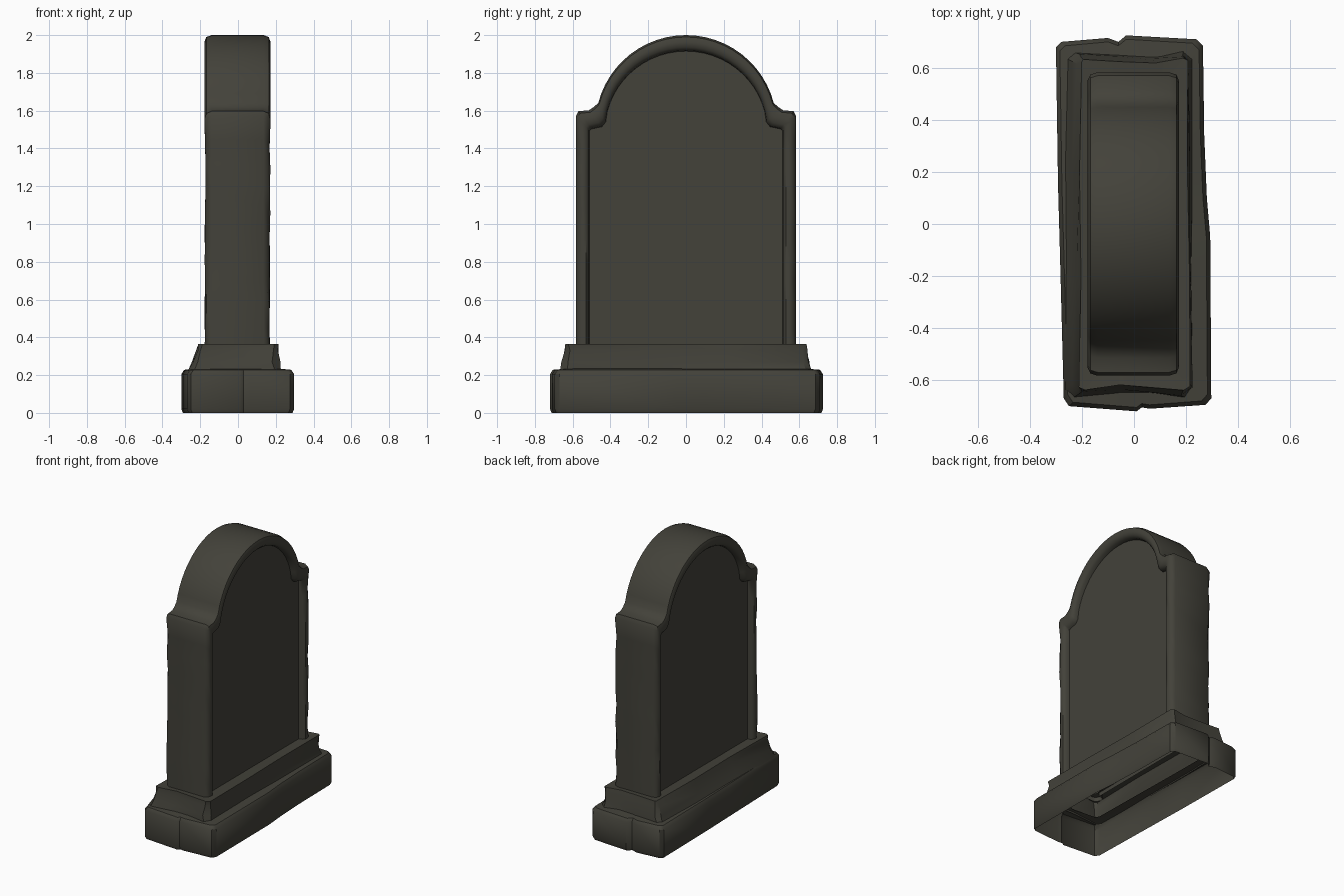
import bpy, bmesh, math, random

if "Cube" in bpy.data.objects:
    bpy.data.objects.remove(bpy.data.objects["Cube"])

random.seed(4)

stone_mat = bpy.data.materials.new("dark weathered stone")
stone_mat.diffuse_color = (0.056, 0.054, 0.042, 1)
stone_mat.use_nodes = True
stone_mat.node_tree.nodes["Principled BSDF"].inputs["Base Color"].default_value = stone_mat.diffuse_color


def finish(bm, name, angle=40):
    bmesh.ops.recalc_face_normals(bm, faces=bm.faces[:])
    # open shells: make sure the widest side point faces outward
    bm.faces.ensure_lookup_table()
    f = max(bm.faces, key=lambda f: f.calc_center_median().y)
    if f.normal.y < 0:
        bmesh.ops.reverse_faces(bm, faces=bm.faces[:])
    me = bpy.data.meshes.new(name)
    bm.to_mesh(me)
    bm.free()
    me.materials.append(stone_mat)
    ob = bpy.data.objects.new(name, me)
    bpy.context.collection.objects.link(ob)
    bpy.ops.object.select_all(action='DESELECT')
    ob.select_set(True)
    bpy.context.view_layer.objects.active = ob
    bpy.ops.object.shade_smooth_by_angle(angle=math.radians(angle))
    return ob


def loft(bm, rings, closed):
    """Bridge rows of points with quads and return the vertex rows."""
    rows = [[bm.verts.new(p) for p in r] for r in rings]
    n = len(rows[0])
    for a, b in zip(rows, rows[1:]):
        for i in range(n if closed else n - 1):
            j = (i + 1) % n
            bm.faces.new((a[i], a[j], b[j], b[i]))
    return rows


# Base slab: slightly crooked outline, open underneath
outline = [(-.30, .68), (-.28, .70), (-.10, .715), (-.06, .70), (-.03, .725),
           (.24, .71), (.265, .685), (.27, .34), (.28, .10), (.293, -.05),
           (.297, -.67), (.275, -.695), (.06, -.71), (.03, -.705), (.01, -.72),
           (-.25, -.70), (-.27, -.67), (-.285, -.1), (-.292, .15)]


def slab_ring(z, inset, sx=1, sy=1):
    return [((x - math.copysign(inset, x) * (abs(x) > .2)) * sx,
             (y - math.copysign(inset, y) * (abs(y) > .6)) * sy, z)
            for x, y in outline]


bm = bmesh.new()
loft(bm, [slab_ring(0, .008), slab_ring(.02, 0), slab_ring(.205, 0),
          slab_ring(.228, .015), slab_ring(.235, 0, .72, .87)], True)
finish(bm, "base_slab")


# Plinth: worn sloping step between slab and stone
def plinth_ring(z, x0, x1, y, c, wear):
    pts = [(x0, -y + c), (x0, -.2), (x0, .2), (x0, y - c), (x0 + c, y),
           (-.05, y - .01), (.08, y - .015), (x1 - c, y), (x1, y - c),
           (x1, .2), (x1, -.2), (x1, -y + c), (x1 - c, -y), (.08, -y + .01),
           (-.05, -y + .015), (x0 + c, -y)]
    return [(px + random.uniform(-wear, wear), py + random.uniform(-wear, wear), z)
            for px, py in pts]


bm = bmesh.new()
loft(bm, [plinth_ring(.222, -.262, .222, .662, .03, .006),
          plinth_ring(.27, -.245, .217, .655, .035, .008),
          plinth_ring(.33, -.217, .210, .638, .02, .006),
          plinth_ring(.365, -.207, .210, .638, .015, .006),
          plinth_ring(.358, -.12, .12, .55, .02, 0)], True)
finish(bm, "plinth")

# Headstone: outer and inner outlines (y, z) of the frame, right half
STEPS, ARC = 10, 12
outer = [(.583, .33 + (1.57 - .33) * i / STEPS) for i in range(STEPS + 1)]
inner = [(.510, .33 + (1.495 - .33) * i / STEPS) for i in range(STEPS + 1)]
outer += [(.570, 1.597), (.515, 1.602), (.490, 1.618)]
inner += [(.500, 1.503), (.445, 1.515), (.425, 1.54)]
for i in range(ARC + 1):
    a = math.radians(14.5 + (90 - 14.5) * i / ARC)
    outer.append((.48 * math.cos(a), 1.52 + .48 * math.sin(a)))
    inner.append((.43 * math.cos(a), 1.49 + .425 * math.sin(a)))


def mirrored(half):
    return half + [(-y, z) for y, z in reversed(half[:-1])]


outer, inner = mirrored(outer), mirrored(inner)


def stone_ring(x, t, chip=0):
    ring = []
    for (ya, za), (yb, zb) in zip(outer, inner):
        k = t
        dx = 0
        if za < 1.5:                      # chipped column edges
            k += random.uniform(0, chip * 8)
            dx = random.uniform(0, chip)
        ring.append((x - math.copysign(dx, x), ya + (yb - ya) * k, za + (zb - za) * k))
    return ring


bm = bmesh.new()
rows = loft(bm, [stone_ring(-.130, 1), stone_ring(-.155, .95), stone_ring(-.172, .75),
                 stone_ring(-.178, .42, .006), stone_ring(-.168, .12, .012),
                 stone_ring(-.140, 0), stone_ring(.135, 0),
                 stone_ring(.163, .12, .012), stone_ring(.172, .42, .006),
                 stone_ring(.167, .75), stone_ring(.150, .95), stone_ring(.125, 1)], False)
# Recessed panels on both broad sides
for row in (rows[0], rows[-1]):
    n = len(row)
    for i in range(n // 2):
        quad = [row[i], row[i + 1], row[n - 2 - i], row[n - 1 - i]]
        bm.faces.new(list(dict.fromkeys(quad)))
finish(bm, "headstone", 45)
